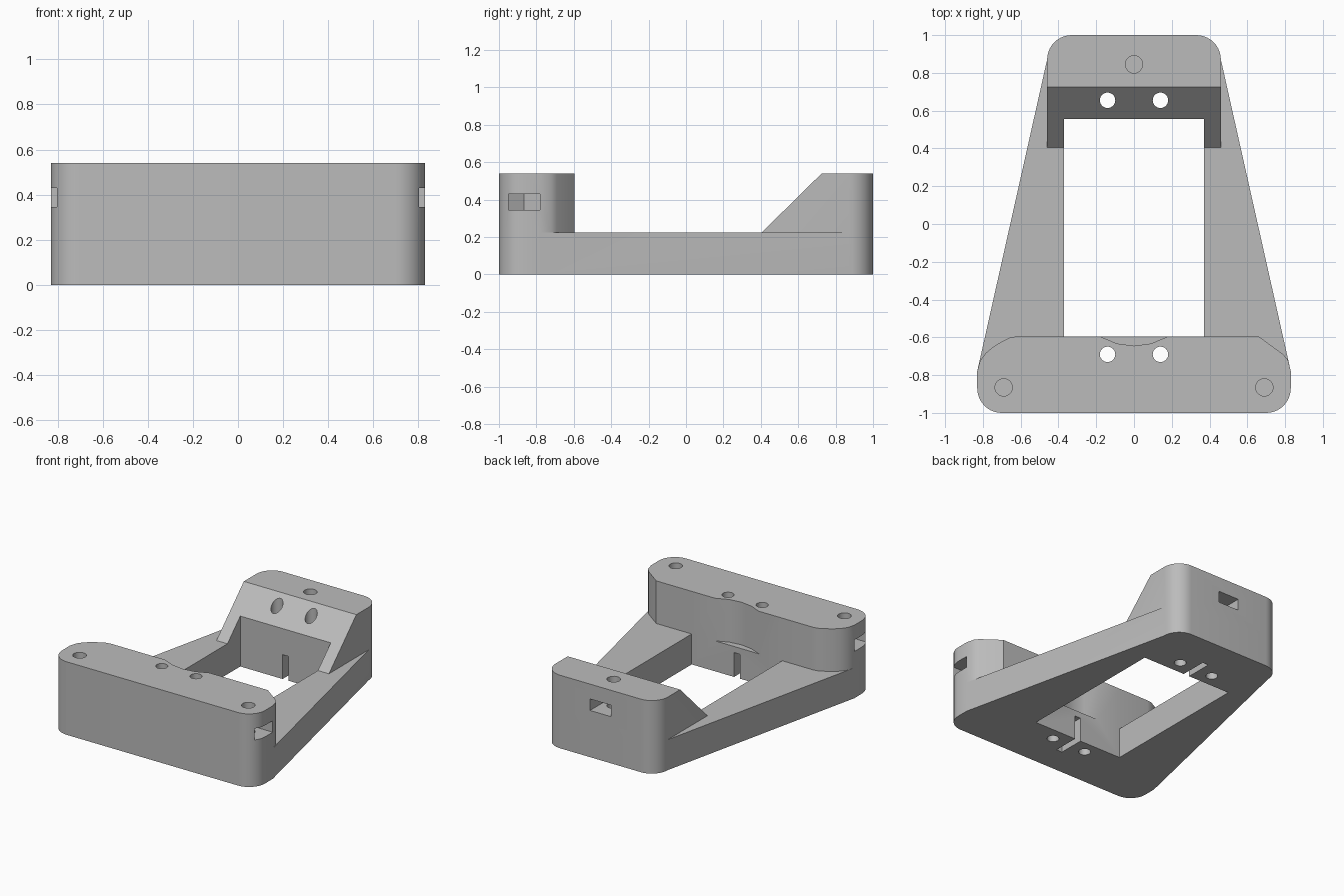
import bpy, bmesh
from math import cos, sin, pi, radians

if "Cube" in bpy.data.objects:
    bpy.data.objects.remove(bpy.data.objects["Cube"], do_unlink=True)

grey = bpy.data.materials.new("plain_grey")
grey.use_nodes = True
colour = (0.5, 0.5, 0.5, 1)
grey.diffuse_color = colour
grey.node_tree.nodes["Principled BSDF"].inputs["Base Color"].default_value = colour

BASE_TOP, TOP = 0.225, 0.54


def arc(cx, cy, r, start, end, steps=10):
    angles = [radians(start + (end - start) * i / steps) for i in range(steps + 1)]
    return [(cx + r * cos(a), cy + r * sin(a)) for a in angles]


def prism(name, outline, z0, z1):
    """Extrude a counter-clockwise outline from z0 to z1."""
    bm = bmesh.new()
    low = [bm.verts.new((x, y, z0)) for x, y in outline]
    high = [bm.verts.new((x, y, z1)) for x, y in outline]
    bm.faces.new(low[::-1])
    bm.faces.new(high)
    n = len(outline)
    for i in range(n):
        j = (i + 1) % n
        bm.faces.new((low[i], low[j], high[j], high[i]))
    bmesh.ops.recalc_face_normals(bm, faces=bm.faces)
    mesh = bpy.data.meshes.new(name)
    bm.to_mesh(mesh)
    bm.free()
    mesh.materials.append(grey)
    obj = bpy.data.objects.new(name, mesh)
    bpy.context.collection.objects.link(obj)
    return obj


def box(x0, x1, y0, y1):
    return [(x0, y0), (x1, y0), (x1, y1), (x0, y1)]


def combine(target, other, operation):
    """Apply a boolean and discard the helper."""
    mod = target.modifiers.new("boolean", "BOOLEAN")
    mod.operation, mod.solver, mod.object = operation, "EXACT", other
    bpy.context.view_layer.objects.active = target
    bpy.ops.object.modifier_apply(modifier=mod.name)
    bpy.data.objects.remove(other, do_unlink=True)


def cut(outline, z0, z1):
    cutter = prism("cutter", outline, z0, z1)
    cutter.hide_render = True
    combine(frame, cutter, "DIFFERENCE")


# Rounded corners shared by the base and the raised blocks
R = 0.13
front_left = arc(0.83 - R, -1 + R, R, -90, 0)
front_right = arc(-0.83 + R, -1 + R, R, 180, 270)
back_left = arc(0.46 - R, 1 - R, R, 0, 90)
back_right = arc(-0.46 + R, 1 - R, R, 90, 180)

# Tapered base plate
frame = prism("mounting_frame", front_left + [(0.83, -0.78)] + back_left + back_right
              + [(-0.83, -0.78)] + front_right, 0, BASE_TOP)

# Front block: one chamfered and one rounded rear corner, shallow rear scoop
scoop = [(0.18, -0.595), (0.09, -0.633), (0, -0.645), (-0.09, -0.633), (-0.18, -0.595)]
chamfer = [(0.83, -0.78), (0.815, -0.72), (0.79, -0.69), (0.66, -0.595)]
rounded = [(-0.62, -0.595), (-0.655, -0.6), (-0.70, -0.622), (-0.745, -0.65),
           (-0.785, -0.683), (-0.815, -0.725), (-0.83, -0.78)]
front_block = prism("front_block", front_left + chamfer + scoop + rounded + front_right,
                    BASE_TOP, TOP)

# Back block with a sloping front
back_block = prism("back_block", [(-0.46, 0.405), (0.46, 0.405)] + back_left + back_right,
                   BASE_TOP, TOP)
for v in back_block.data.vertices:
    if v.co.z > 0.5 and v.co.y < 0.5:
        v.co.y = 0.725

for block in (front_block, back_block):
    combine(frame, block, "UNION")

# Central window
cut(box(-0.37, 0.37, -0.595, 0.555), -0.1, 1)

# Cable slots in the underside
cut(box(-0.024, 0.024, -0.79, -0.55), -0.1, 0.18)
cut(box(-0.024, 0.024, 0.5, 0.755), -0.1, 0.18)

# Through holes
for x in (-0.14, 0.14):
    for y in (-0.69, 0.655):
        cut(arc(x, y, 0.041, 0, 345, 23), -0.1, 1)

# Blind screw holes, each crossing a pointed nut slot open to the outside
HALF = 0.085
POINT = HALF / cos(pi / 6)
for x, y, dx, dy in ((0.69, -0.865, 1, 0), (-0.69, -0.865, -1, 0), (0, 0.845, 0, 1)):
    cut(arc(x, y, 0.046, 0, 345, 23), 0.15, 1)
    slot = [(-POINT, 0), (-POINT / 2, -HALF), (0.3, -HALF), (0.3, HALF), (-POINT / 2, HALF)]
    cut([(x + u * dx - v * dy, y + u * dy + v * dx) for u, v in slot], 0.345, 0.43)

# Smooth the rounded corners and keep the edges crisp
bpy.ops.object.select_all(action="DESELECT")
frame.select_set(True)
bpy.context.view_layer.objects.active = frame
bpy.ops.object.shade_smooth_by_angle(angle=radians(30))
